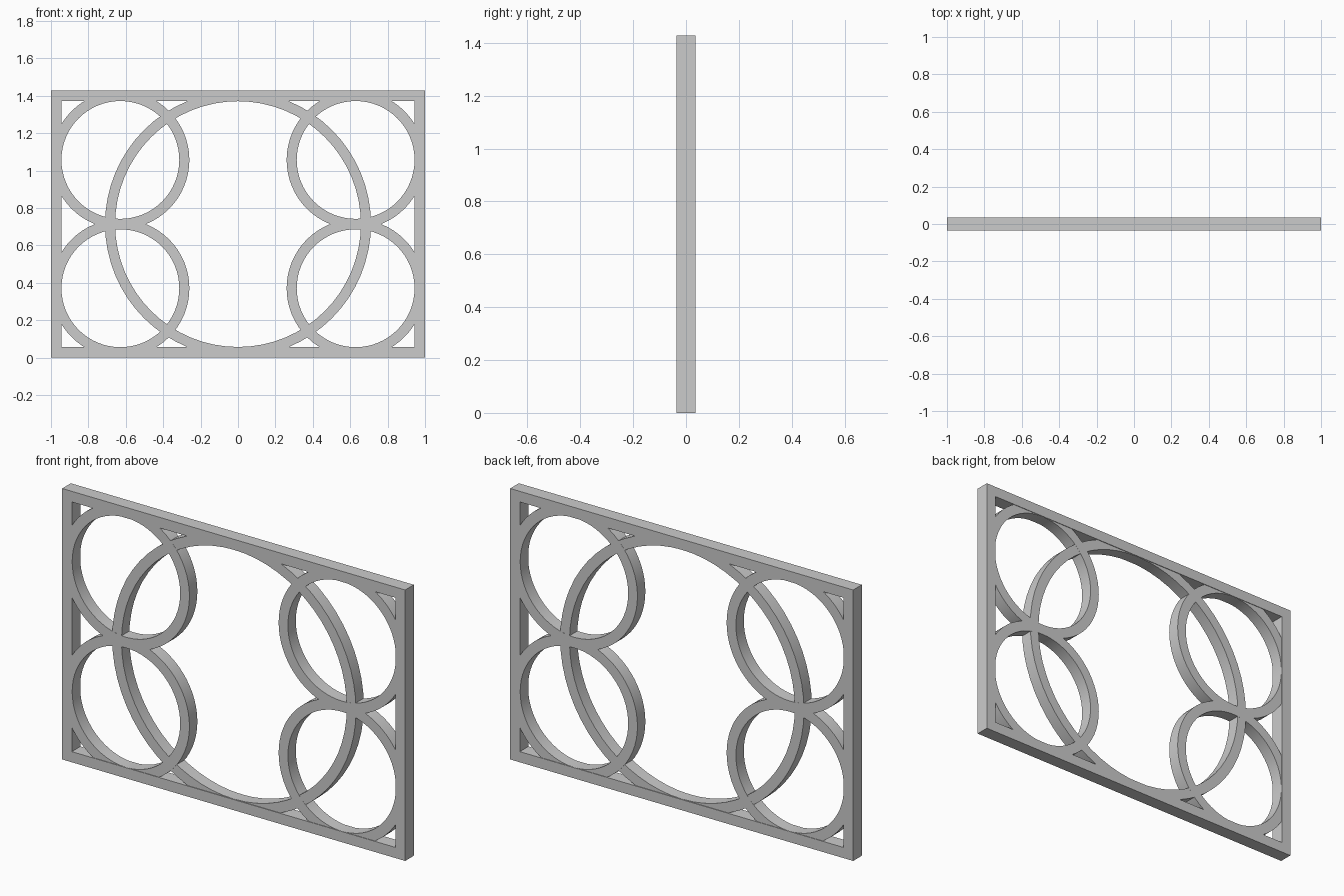
import bpy, bmesh
from math import cos, sin, pi

if "Cube" in bpy.data.objects:
    bpy.data.objects.remove(bpy.data.objects["Cube"])

W, H, BAR = 1.0, 1.428, 0.056      # half width, height, bar width
MID = H / 2


def loop_prism(name, outer, inner, half_depth, smooth=False):
    """Closed band between two (x, z) outlines, extruded along y."""
    bm = bmesh.new()
    n = len(outer)
    rows = [[bm.verts.new((x, y, z)) for x, z in pts]
            for pts, y in ((outer, -half_depth), (inner, -half_depth),
                           (inner, half_depth), (outer, half_depth))]
    for r in range(4):
        a, b = rows[r], rows[(r + 1) % 4]
        for i in range(n):
            j = (i + 1) % n
            bm.faces.new((a[i], a[j], b[j], b[i]))
    bmesh.ops.recalc_face_normals(bm, faces=bm.faces)
    me = bpy.data.meshes.new(name)
    bm.to_mesh(me)
    bm.free()
    ob = bpy.data.objects.new(name, me)
    bpy.context.collection.objects.link(ob)
    if smooth:
        bpy.ops.object.select_all(action='DESELECT')
        ob.select_set(True)
        bpy.context.view_layer.objects.active = ob
        bpy.ops.object.shade_smooth_by_angle()
    return ob


def rect(inset):
    x, z0, z1 = W - inset, inset, H - inset
    return [(-x, z0), (x, z0), (x, z1), (-x, z1)]


def circle(cx, cz, r, n=64):
    return [(cx + r * cos(2 * pi * i / n), cz + r * sin(2 * pi * i / n))
            for i in range(n)]


def ring(name, cx, cz, r_in, r_out, half_depth):
    loop_prism(name, circle(cx, cz, r_out), circle(cx, cz, r_in), half_depth, True)


# Rectangular outer frame
loop_prism("frame", rect(0), rect(BAR), 0.036)

# Large central ring
ring("centre_ring", 0, MID, 0.657, 0.711, 0.0325)

# Four corner rings
for sx, side in ((-1, "left"), (1, "right")):
    for sz, level in ((-1, "lower"), (1, "upper")):
        ring(f"{level}_{side}_ring", sx * 0.629, MID + sz * 0.343,
             0.315, 0.369, 0.033)
